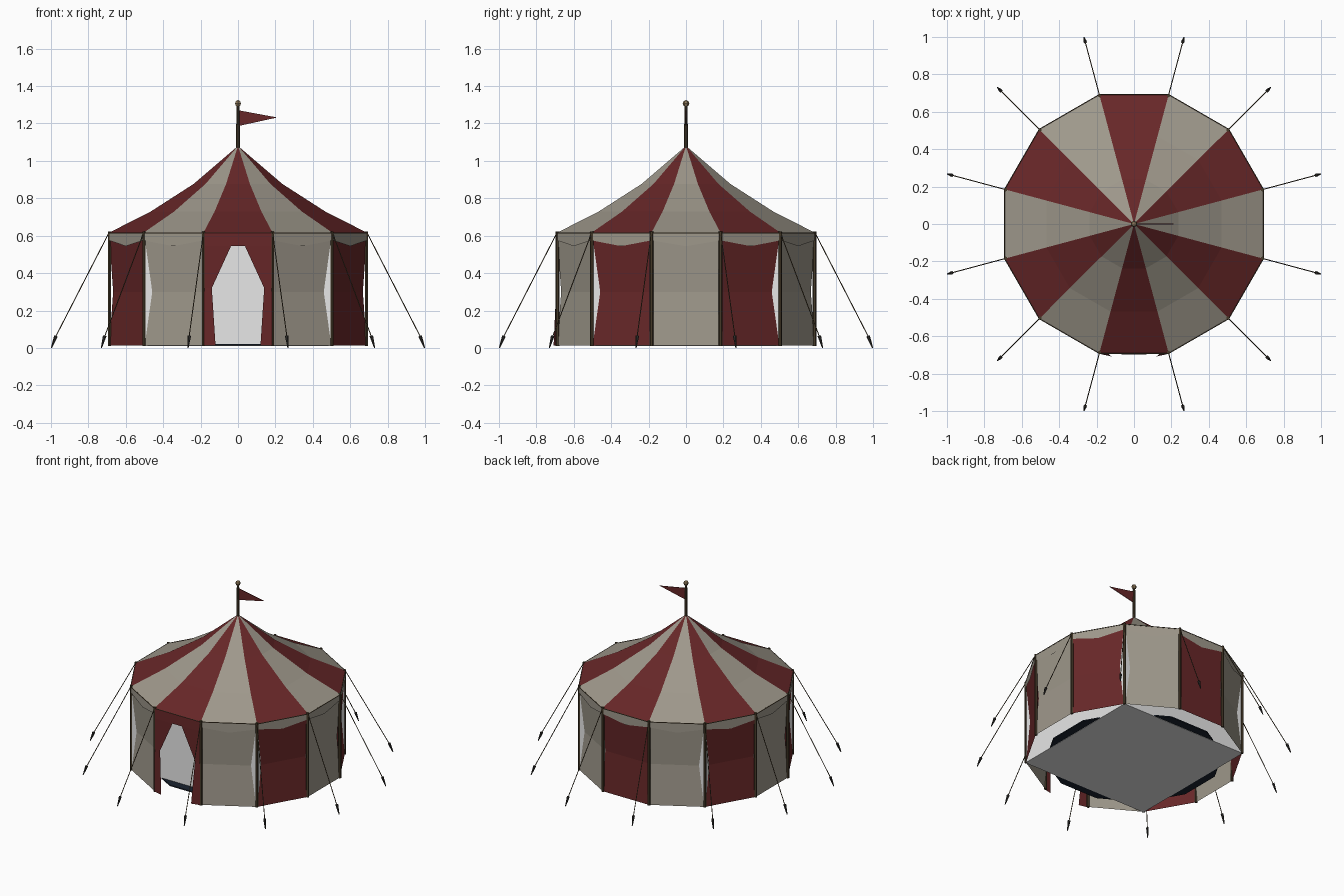
import bpy
import bmesh
from math import radians, cos, sin
from mathutils import Vector

if "Cube" in bpy.data.objects:
    bpy.data.objects.remove(bpy.data.objects["Cube"])

SIDES = 12


def material(name, rgb):
    m = bpy.data.materials.new(name)
    m.use_nodes = True
    m.diffuse_color = (*rgb, 1)
    m.node_tree.nodes["Principled BSDF"].inputs["Base Color"].default_value = (*rgb, 1)
    return m


RED = material("red canvas", (0.135, 0.02, 0.021))
CREAM = material("cream canvas", (0.345, 0.315, 0.26))
WHITE = material("white lining", (0.8, 0.8, 0.8))
WOOD = material("dark wood", (0.06, 0.042, 0.022))
ROPE = material("brown rope", (0.085, 0.06, 0.03))
IRON = material("dark iron", (0.025, 0.024, 0.022))
NAVY = material("navy rug", (0.01, 0.016, 0.028))
GOLD = material("dull gold", (0.3, 0.21, 0.11))


def corner(k, radius, z):
    """Point on the twelve-sided plan; side 0 faces the front."""
    a = radians(-105 + 30 * k)
    return Vector((radius * cos(a), radius * sin(a), z))


def mesh_object(name, faces, mats):
    """faces: list of (points, material index)"""
    bm = bmesh.new()
    for points, index in faces:
        bm.faces.new([bm.verts.new(p) for p in points]).material_index = index
    bmesh.ops.remove_doubles(bm, verts=bm.verts, dist=0.0002)
    me = bpy.data.meshes.new(name)
    bm.to_mesh(me)
    bm.free()
    for m in mats:
        me.materials.append(m)
    ob = bpy.data.objects.new(name, me)
    bpy.context.collection.objects.link(ob)
    return ob


def rod(name, a, b, r1, r2, mat, sides=6):
    """Tapered bar from a to b"""
    a, b = Vector(a), Vector(b)
    bpy.ops.mesh.primitive_cone_add(vertices=sides, radius1=r1, radius2=r2,
                                    depth=(b - a).length, location=(a + b) / 2)
    ob = bpy.context.object
    ob.rotation_euler = (b - a).to_track_quat('Z', 'Y').to_euler()
    ob.name = name
    ob.data.materials.append(mat)
    return ob


def striped_shell(name, profile, sides):
    """Faceted shell with alternating red and cream sides"""
    faces = []
    for k in sides:
        for (r0, z0), (r1, z1) in zip(profile, profile[1:]):
            pts = [corner(k, r0, z0), corner(k + 1, r0, z0), corner(k + 1, r1, z1)]
            if r1 > 0:
                pts.append(corner(k, r1, z1))
            faces.append((pts, k % 2))
    return mesh_object(name, faces, [RED, CREAM])


# Roof and walls; the front side of the wall is the doorway
striped_shell("roof", [(0.716, 0.615), (0.485, 0.728), (0.245, 0.877), (0, 1.08)], range(SIDES))
striped_shell("walls", [(0.712, 0.012), (0.691, 0.3), (0.712, 0.59)], range(1, SIDES))

# Scalloped valance hanging from the roof edge
valance = []
for k in range(SIDES):
    a, b = corner(k, 0.716, 0.615), corner(k + 1, 0.716, 0.615)
    mid = (a + b) / 2
    low = [a - Vector((0, 0, 0.04)), mid - Vector((0, 0, 0.071)), b - Vector((0, 0, 0.04))]
    valance += [([a, low[0], low[1], mid], 0), ([mid, low[1], low[2], b], 0)]
mesh_object("valance", valance, [CREAM])

# Door curtain: one half, mirrored; rows are (z, inner x, inner y)
rows = [(0.012, 0.12, -0.708), (0.32, 0.14, -0.692), (0.545, 0.037, -0.697)]
curtain = []
for (z0, x0, y0), (z1, x1, y1) in zip(rows, rows[1:]):
    curtain.append(([(x0, y0, z0), (0.186, -0.694, z0), (0.186, -0.694, z1), (x1, y1, z1)], 0))
curtain.append(([(0, -0.697, 0.545), (0.037, -0.697, 0.545), (0.186, -0.694, 0.545),
                 (0.186, -0.694, 0.614), (0, -0.694, 0.614)], 0))
door = mesh_object("door_curtain", curtain, [RED])
door.modifiers.new("mirror", 'MIRROR')

# Inner room and rug
bpy.ops.mesh.primitive_cube_add(size=1, location=(0, 0, 0.285))
room = bpy.context.object
room.name = "inner_room"
room.scale = (1.012, 1.012, 0.55)
room.data.materials.append(WHITE)
bpy.ops.mesh.primitive_cylinder_add(vertices=SIDES, radius=0.585, depth=0.008,
                                    location=(0, 0, 0.016), rotation=(0, 0, radians(15)))
rug = bpy.context.object
rug.name = "rug"
rug.data.materials.append(NAVY)

# Poles, guy ropes, pegs and the cord along the roof edge
for k in range(SIDES):
    rod("wall_pole", corner(k, 0.711, 0.01), corner(k, 0.711, 0.622), 0.01, 0.01, WOOD)
    rod("guy_rope", corner(k, 0.716, 0.612), corner(k, 1.02, 0.04), 0.0028, 0.0028, ROPE, 5)
    rod("peg", corner(k, 1.033, 0), corner(k, 1.008, 0.064), 0.003, 0.01, IRON)
    rod("edge_cord", corner(k, 0.716, 0.614), corner(k + 1, 0.716, 0.614), 0.003, 0.003, WOOD, 5)

# Flagpole with finial and pennant
rod("flagpole", (0, 0, 1.0), (0, 0, 1.3), 0.012, 0.008, WOOD, 8)
bpy.ops.mesh.primitive_uv_sphere_add(segments=6, ring_count=4, radius=0.018, location=(0, 0, 1.307))
finial = bpy.context.object
finial.name = "finial"
finial.data.materials.append(GOLD)
pennant = mesh_object("pennant", [([(0.005, 0, 1.187), (0.21, 0, 1.232), (0.005, 0, 1.27)], 0)], [RED])
thick = pennant.modifiers.new("thickness", 'SOLIDIFY')
thick.thickness = 0.004
thick.offset = 0
